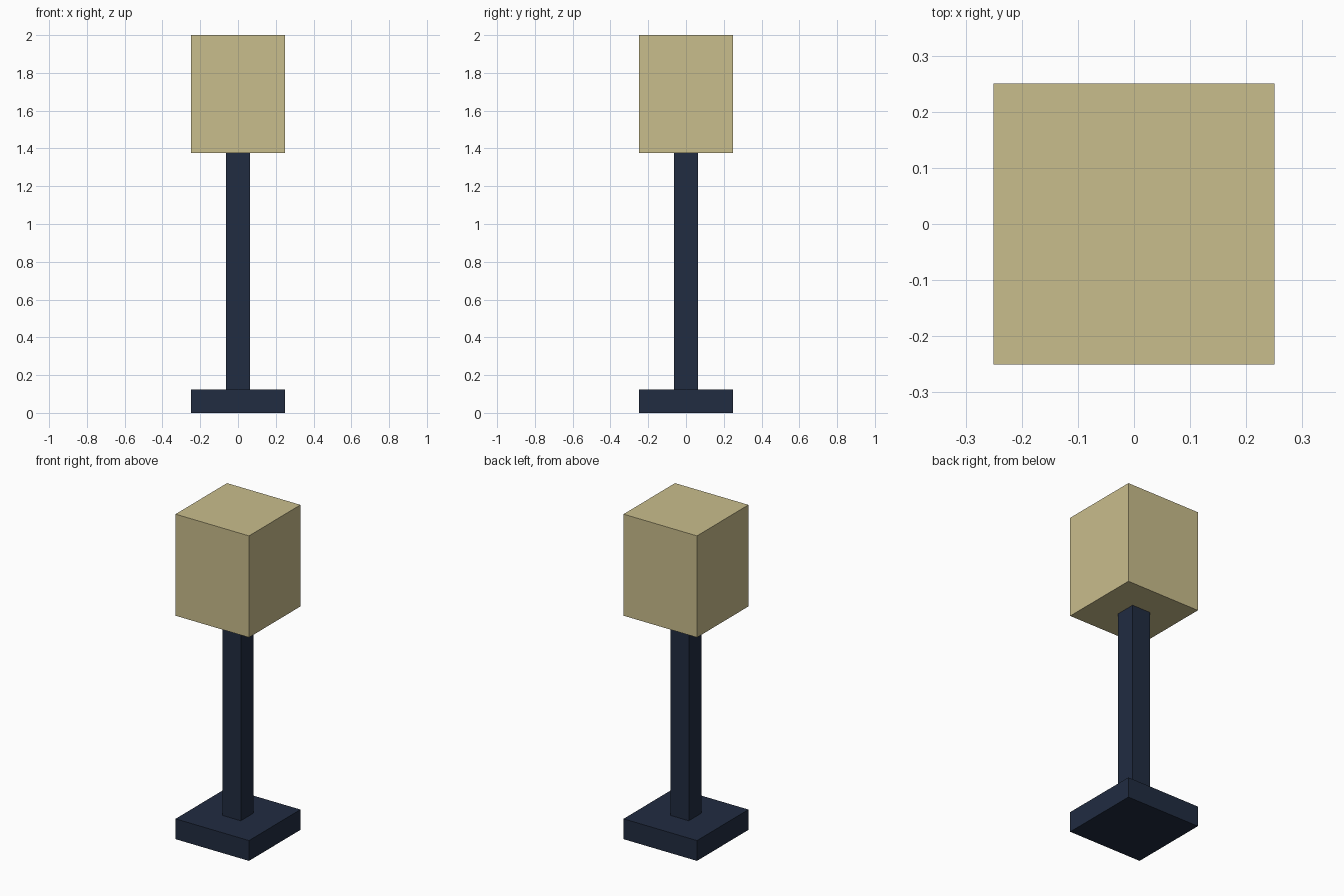
import bpy

cube = bpy.data.objects.get("Cube")
if cube:
    bpy.data.objects.remove(cube, do_unlink=True)


def make_material(name, rgb):
    mat = bpy.data.materials.new(name)
    mat.use_nodes = True
    colour = (*rgb, 1)
    mat.diffuse_color = colour
    mat.node_tree.nodes["Principled BSDF"].inputs["Base Color"].default_value = colour
    return mat


def make_block(name, width, bottom, top, mat):
    """Square block centred on the z axis."""
    height = top - bottom
    bpy.ops.mesh.primitive_cube_add(size=1, location=(0, 0, bottom + height / 2))
    block = bpy.context.object
    block.name = block.data.name = name
    block.scale = (width, width, height)
    bpy.ops.object.transform_apply(location=False, rotation=False, scale=True)
    block.data.materials.append(mat)
    return block


navy = make_material("dark navy", (0.015, 0.025, 0.053))
beige = make_material("warm beige", (0.584, 0.509, 0.262))

# Base plate, pole and box-shaped shade, stacked end to end
make_block("base", 0.5, 0, 0.125, navy)
make_block("pole", 0.125, 0.125, 1.375, navy)
make_block("lampshade", 0.5, 1.375, 2, beige)
